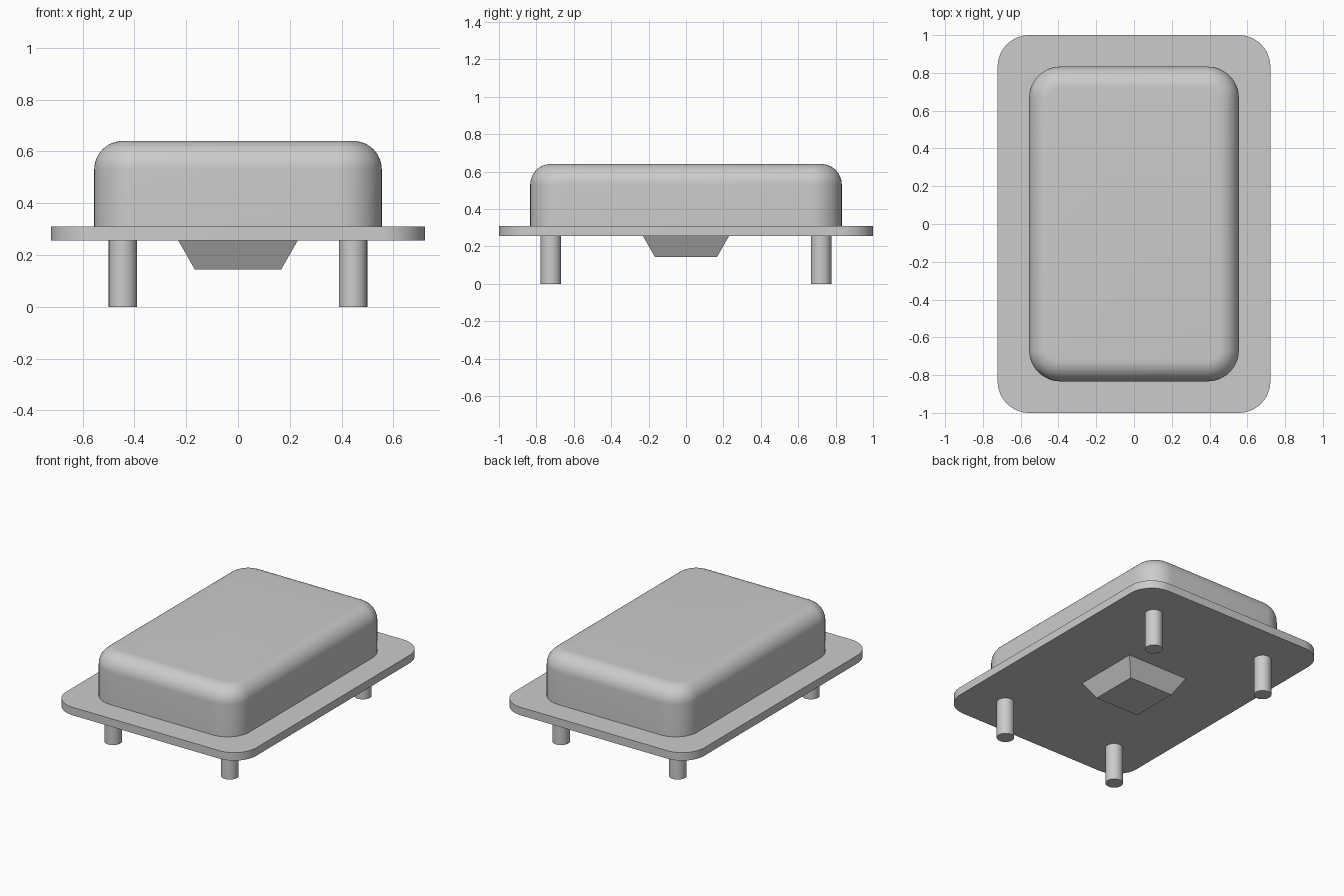
import bpy
import bmesh
from math import sin, cos, pi, radians

default = bpy.data.objects.get("Cube")
if default:
    bpy.data.objects.remove(default, do_unlink=True)

GREY = (0.6, 0.6, 0.6, 1.0)
grey = bpy.data.materials.new("light grey")
grey.use_nodes = True
grey.diffuse_color = GREY
grey.node_tree.nodes["Principled BSDF"].inputs["Base Color"].default_value = GREY


def rounded_rect(hx, hy, radius, steps=12):
    """Outline of a rectangle with rounded corners, counter-clockwise."""
    points = []
    for corner, (sx, sy) in enumerate([(1, 1), (-1, 1), (-1, -1), (1, -1)]):
        for i in range(steps + 1):
            a = (corner + i / steps) * pi / 2
            points.append((sx * (hx - radius) + radius * cos(a),
                           sy * (hy - radius) + radius * sin(a)))
    return points


def loft(name, sections, location=(0, 0, 0)):
    """Closed solid through a stack of (outline, height) sections."""
    bm = bmesh.new()
    rings = [[bm.verts.new((x, y, z)) for x, y in outline]
             for outline, z in sections]
    for low, high in zip(rings, rings[1:]):
        n = len(low)
        for i in range(n):
            j = (i + 1) % n
            bm.faces.new((low[i], low[j], high[j], high[i]))
    bm.faces.new(rings[0][::-1])
    bm.faces.new(rings[-1])
    bmesh.ops.recalc_face_normals(bm, faces=bm.faces)
    mesh = bpy.data.meshes.new(name)
    bm.to_mesh(mesh)
    bm.free()
    mesh.materials.append(grey)
    obj = bpy.data.objects.new(name, mesh)
    obj.location = location
    bpy.context.collection.objects.link(obj)
    bpy.ops.object.select_all(action="DESELECT")
    obj.select_set(True)
    bpy.context.view_layer.objects.active = obj
    bpy.ops.object.shade_smooth_by_angle(angle=radians(30))
    return obj


PLATE_LOW, PLATE_HIGH, TOP = 0.255, 0.31, 0.64
HX, HY, CORNER, FILLET = 0.555, 0.833, 0.165, 0.11

# Flange plate
plate = rounded_rect(0.722, 1.0, 0.167)
loft("flange_plate", [(plate, PLATE_LOW), (plate, PLATE_HIGH)])

# Raised housing with a rounded top edge
housing = [(rounded_rect(HX, HY, CORNER), PLATE_HIGH)]
for i in range(13):
    a = i / 12 * pi / 2
    inset = FILLET * (1 - cos(a))
    housing.append((rounded_rect(HX - inset, HY - inset, CORNER - inset),
                    TOP - FILLET + FILLET * sin(a)))
loft("housing", housing)

# Tapered square boss under the plate
square = [(1, 1), (-1, 1), (-1, -1), (1, -1)]
loft("tapered_boss", [([(x * h, y * h) for x, y in square], z)
                      for h, z in ((0.166, 0.143), (0.23, PLATE_LOW))])

# Four round pins
circle = rounded_rect(0.055, 0.055, 0.055, 8)
circle = [p for i, p in enumerate(circle) if i % 9 != 8]
for x, side in ((-0.444, "right"), (0.444, "left")):
    for y, end in ((-0.722, "front"), (0.722, "back")):
        loft(f"{end}_{side}_pin", [(circle, 0), (circle, PLATE_LOW)], (x, y, 0))
